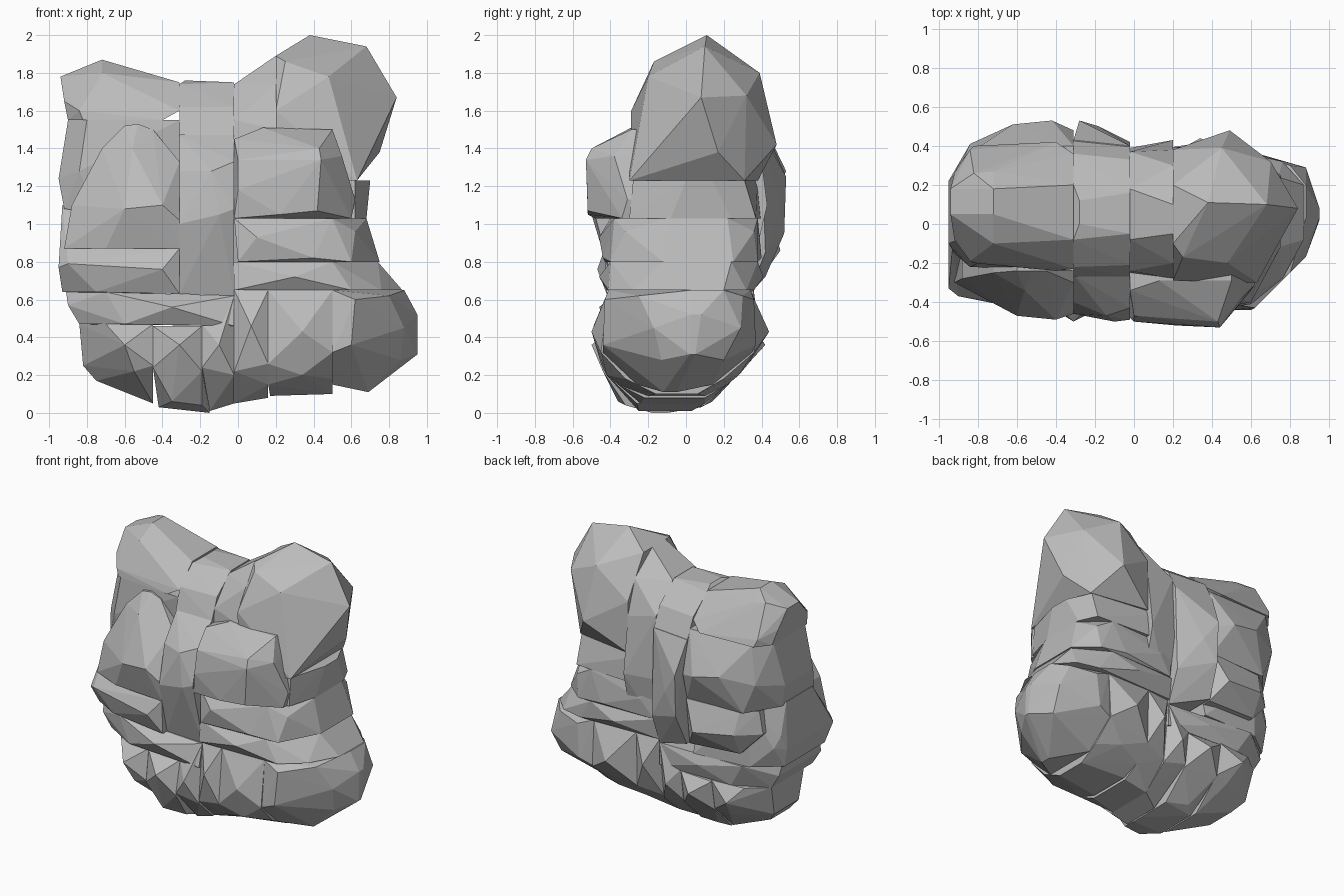
import bpy, bmesh

stone = bpy.data.materials.new("stone_grey")
stone.diffuse_color = (0.5, 0.5, 0.5, 1)


def chunk(name, rows):
    """Faceted convex lump. Each row is (x, z, front y, back y)."""
    bm = bmesh.new()
    for x, z, front, back in rows:
        bm.verts.new((x, front, z))
        if back != front:
            bm.verts.new((x, back, z))
    hull = bmesh.ops.convex_hull(bm, input=bm.verts[:])
    loose = set(hull["geom_interior"]) | set(hull["geom_unused"])
    bmesh.ops.delete(bm, geom=[v for v in loose if isinstance(v, bmesh.types.BMVert)],
                     context='VERTS')
    bmesh.ops.recalc_face_normals(bm, faces=bm.faces[:])
    mesh = bpy.data.meshes.new(name)
    bm.to_mesh(mesh)
    bm.free()
    mesh.materials.append(stone)
    bpy.context.collection.objects.link(bpy.data.objects.new(name, mesh))


# tall lobe at the upper right
chunk("upper_right_lobe", [
    (0.38, 2.00, 0.11, 0.11), (0.68, 1.94, 0.10, 0.10), (0.84, 1.67, 0.08, 0.08),
    (0.75, 1.38, 0.17, 0.17), (0.63, 1.23, -0.30, 0.31), (0.49, 1.42, 0.48, 0.48),
    (0.45, 1.80, 0.39, 0.39), (0.70, 1.68, 0.32, 0.32), (0.20, 1.89, -0.10, 0.20),
    (0.25, 1.86, -0.17, -0.17), (0.48, 1.78, -0.20, -0.20), (0.20, 1.60, -0.29, 0.38),
    (0.20, 1.23, -0.28, 0.38)])

# slab beside the lobe
chunk("neck_slab", [
    (-0.02, 1.74, -0.08, 0.18), (0.20, 1.89, -0.05, 0.10), (0.20, 1.74, -0.20, 0.30),
    (-0.02, 1.55, -0.24, 0.37), (0.20, 1.50, -0.28, 0.38), (-0.02, 1.10, -0.28, 0.39),
    (0.20, 1.10, -0.28, 0.43), (-0.02, 0.66, -0.20, 0.32), (0.20, 0.80, -0.20, 0.36)])

# centre column: cap, front and back
chunk("column_cap", [
    (-0.31, 1.74, -0.08, 0.20), (-0.28, 1.76, 0.0, 0.12), (-0.02, 1.75, -0.05, 0.16),
    (-0.31, 1.62, -0.22, 0.36), (-0.02, 1.62, -0.21, 0.33), (-0.31, 1.47, -0.27, 0.43),
    (-0.02, 1.47, -0.27, 0.40)])
chunk("column_front", [
    (-0.31, 1.47, -0.26, 0.0), (-0.02, 1.47, -0.27, 0.0), (-0.31, 1.28, -0.40, 0.0),
    (-0.14, 1.28, -0.47, 0.0), (-0.02, 1.33, -0.43, 0.0), (-0.31, 1.00, -0.46, 0.0),
    (-0.10, 1.05, -0.50, 0.0), (-0.02, 1.08, -0.49, 0.0), (-0.31, 0.63, -0.37, 0.0),
    (-0.02, 0.62, -0.37, 0.0)])
chunk("column_back", [
    (-0.31, 1.48, 0.0, 0.43), (-0.02, 1.48, 0.0, 0.40), (-0.28, 1.25, 0.0, 0.53),
    (-0.05, 1.20, 0.0, 0.42), (-0.28, 0.95, 0.0, 0.52), (-0.18, 1.10, 0.0, 0.50),
    (-0.02, 0.85, 0.0, 0.42), (-0.30, 0.72, 0.0, 0.42), (-0.02, 0.62, 0.0, 0.33)])

# right side: front block and stacked bands
chunk("right_front_block", [
    (-0.02, 1.45, -0.34, 0.0), (0.13, 1.51, -0.29, 0.0), (0.50, 1.50, -0.29, 0.0),
    (0.43, 1.40, -0.50, 0.0), (0.00, 1.34, -0.47, 0.0), (0.55, 1.36, -0.38, 0.0),
    (0.44, 1.34, -0.53, 0.0), (0.62, 1.13, -0.31, 0.0), (0.00, 1.18, -0.50, 0.0),
    (0.42, 1.07, -0.52, 0.0), (0.22, 1.05, -0.52, 0.0), (-0.02, 1.03, -0.48, 0.0),
    (0.60, 1.03, -0.34, 0.0)])
chunk("right_upper_band", [
    (0.10, 1.23, -0.28, 0.38), (0.62, 1.23, -0.28, 0.31), (0.70, 1.23, 0.0, 0.14),
    (0.10, 1.03, -0.30, 0.40), (0.62, 1.03, -0.30, 0.37), (0.68, 1.03, -0.08, 0.24)])
chunk("right_middle_band", [
    (-0.02, 1.03, -0.40, 0.36), (0.50, 1.03, -0.38, 0.38), (0.68, 1.03, -0.10, 0.22),
    (0.10, 0.93, -0.46, 0.39), (0.62, 0.96, -0.32, 0.36), (0.00, 0.80, -0.43, 0.37),
    (0.40, 0.82, -0.44, 0.40), (0.60, 0.80, -0.40, 0.38), (0.75, 0.80, -0.12, 0.25)])
chunk("right_lower_band", [
    (-0.02, 0.80, -0.40, 0.36), (0.50, 0.80, -0.40, 0.38), (0.74, 0.80, -0.12, 0.24),
    (0.30, 0.72, -0.46, 0.41), (-0.02, 0.65, -0.42, 0.34), (0.60, 0.65, -0.41, 0.36),
    (0.76, 0.65, -0.28, 0.32), (0.87, 0.65, -0.08, 0.20)])

# left side: cap, back mass, front bulge and bands
chunk("left_cap", [
    (-0.72, 1.87, 0.05, 0.18), (-0.94, 1.78, 0.05, 0.18), (-0.82, 1.82, 0.26, 0.26),
    (-0.72, 1.80, -0.10, 0.27), (-0.31, 1.75, -0.08, 0.20), (-0.92, 1.65, -0.08, 0.26),
    (-0.84, 1.60, -0.19, 0.38), (-0.31, 1.60, -0.23, 0.36), (-0.90, 1.55, -0.10, 0.30),
    (-0.82, 1.55, -0.20, 0.40), (-0.40, 1.55, -0.24, 0.42)])
chunk("left_back_mass", [
    (-0.90, 1.55, -0.08, 0.28), (-0.80, 1.55, -0.20, 0.39), (-0.31, 1.55, -0.24, 0.40),
    (-0.95, 1.24, -0.10, 0.22), (-0.84, 1.28, -0.22, 0.41), (-0.62, 1.32, -0.20, 0.51),
    (-0.42, 1.28, -0.20, 0.53), (-0.31, 1.25, -0.20, 0.48), (-0.92, 1.08, -0.15, 0.22),
    (-0.75, 1.06, -0.20, 0.42), (-0.31, 1.06, -0.20, 0.43)])
chunk("left_back_band", [
    (-0.82, 1.06, -0.15, 0.33), (-0.72, 1.06, -0.15, 0.41), (-0.31, 1.06, -0.15, 0.44),
    (-0.85, 0.90, -0.15, 0.33), (-0.70, 0.90, -0.15, 0.46), (-0.40, 0.86, -0.15, 0.50),
    (-0.70, 0.74, -0.15, 0.38), (-0.31, 0.72, -0.15, 0.40)])
chunk("left_front_bulge", [
    (-0.60, 1.52, -0.24, 0.0), (-0.53, 1.53, -0.24, 0.0), (-0.45, 1.50, -0.24, 0.0),
    (-0.72, 1.40, -0.25, 0.0), (-0.31, 1.33, -0.30, 0.0), (-0.56, 1.40, -0.34, 0.0),
    (-0.88, 1.10, -0.28, 0.0), (-0.60, 1.08, -0.47, 0.0), (-0.40, 1.10, -0.49, 0.0),
    (-0.31, 1.02, -0.46, 0.0), (-0.92, 0.87, -0.30, 0.0), (-0.70, 0.87, -0.40, 0.0),
    (-0.31, 0.87, -0.43, 0.0)])
chunk("left_middle_band", [
    (-0.93, 1.10, -0.12, 0.18), (-0.75, 1.05, -0.10, 0.34), (-0.93, 0.87, -0.28, 0.24),
    (-0.31, 0.87, -0.43, 0.30), (-0.95, 0.77, -0.33, 0.20),
    (-0.90, 0.79, -0.37, 0.28), (-0.40, 0.76, -0.47, 0.34), (-0.93, 0.64, -0.26, 0.20),
    (-0.75, 0.64, -0.36, 0.34), (-0.31, 0.63, -0.42, 0.36)])
chunk("left_lower_band", [
    (-0.91, 0.64, -0.24, 0.20), (-0.70, 0.64, -0.36, 0.36), (-0.02, 0.62, -0.38, 0.33),
    (-0.90, 0.57, -0.26, 0.22), (-0.35, 0.56, -0.46, 0.37), (-0.84, 0.47, -0.25, 0.22),
    (-0.60, 0.47, -0.39, 0.34), (-0.02, 0.46, -0.42, 0.33)])

# ring of base lumps, left to right
chunk("base_outer_left", [
    (-0.84, 0.47, -0.15, 0.22), (-0.70, 0.47, -0.34, 0.33), (-0.45, 0.47, -0.38, 0.35),
    (-0.82, 0.25, -0.12, 0.16), (-0.60, 0.36, -0.46, 0.40), (-0.75, 0.17, -0.12, 0.10),
    (-0.55, 0.22, -0.40, 0.28), (-0.45, 0.25, -0.41, 0.31), (-0.45, 0.05, -0.22, 0.10)])
chunk("base_inner_left", [
    (-0.45, 0.46, -0.38, 0.35), (-0.19, 0.46, -0.39, 0.33), (-0.31, 0.36, -0.50, 0.42),
    (-0.45, 0.24, -0.41, 0.31), (-0.19, 0.22, -0.44, 0.29), (-0.35, 0.06, -0.36, 0.14),
    (-0.42, 0.03, -0.22, 0.08), (-0.15, 0.00, -0.18, -0.10), (-0.19, 0.04, -0.32, 0.10)])
chunk("base_middle_left", [
    (-0.19, 0.47, -0.39, 0.33), (-0.02, 0.62, -0.38, 0.33), (-0.10, 0.36, -0.48, 0.38),
    (-0.19, 0.24, -0.44, 0.30), (-0.02, 0.20, -0.42, 0.28), (-0.15, 0.01, -0.25, 0.03),
    (-0.02, 0.05, -0.26, 0.10)])
chunk("base_middle_right", [
    (-0.02, 0.65, -0.38, 0.32), (0.16, 0.65, -0.41, 0.34), (0.07, 0.46, -0.49, 0.40),
    (-0.02, 0.22, -0.42, 0.28), (0.16, 0.26, -0.45, 0.33), (-0.02, 0.05, -0.24, 0.10),
    (0.16, 0.08, -0.22, 0.10), (0.16, 0.15, -0.36, 0.22)])
chunk("base_inner_right", [
    (0.16, 0.65, -0.41, 0.34), (0.50, 0.65, -0.41, 0.34), (0.34, 0.43, -0.50, 0.44),
    (0.16, 0.26, -0.45, 0.33), (0.50, 0.32, -0.45, 0.36), (0.16, 0.15, -0.36, 0.22),
    (0.34, 0.20, -0.42, 0.28), (0.17, 0.09, -0.20, 0.10), (0.50, 0.10, -0.16, 0.06),
    (0.50, 0.18, -0.32, 0.20)])
chunk("base_outer_right", [
    (0.50, 0.65, -0.41, 0.34), (0.62, 0.60, -0.43, 0.36), (0.88, 0.65, 0.03, 0.20),
    (0.80, 0.62, -0.25, 0.30), (0.95, 0.52, 0.03, 0.08), (0.95, 0.31, 0.02, 0.05),
    (0.88, 0.45, -0.17, 0.29), (0.86, 0.28, -0.13, 0.20), (0.60, 0.36, -0.44, 0.37),
    (0.69, 0.11, -0.12, -0.05), (0.50, 0.32, -0.44, 0.35), (0.50, 0.15, -0.26, 0.14)])
